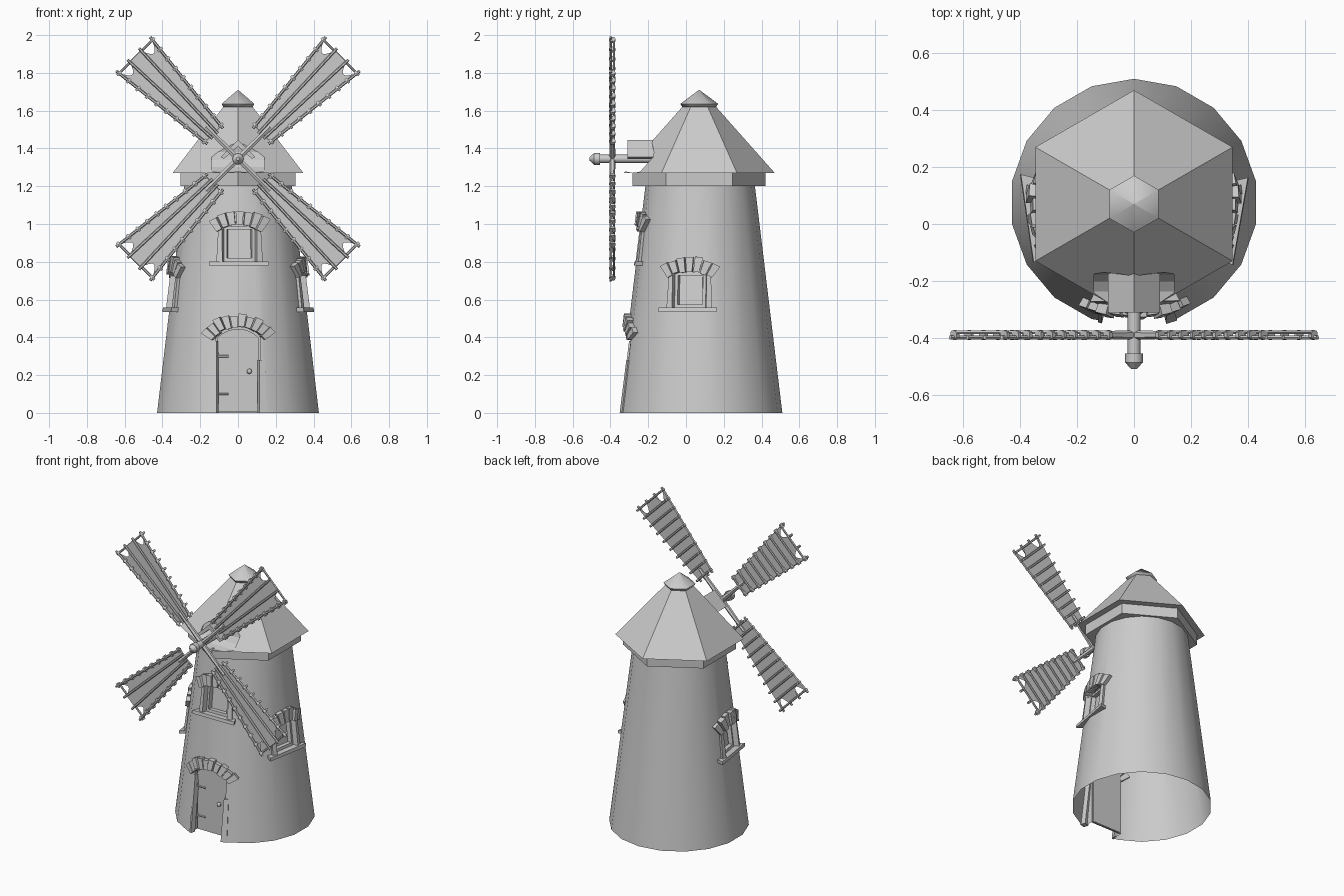
import bpy, bmesh, random
from math import sin, cos, asin, pi, radians, sqrt
from mathutils import Vector, Matrix

if "Cube" in bpy.data.objects:
    bpy.data.objects.remove(bpy.data.objects["Cube"])

random.seed(4)
CY, R0, R1, H = 0.075, 0.435, 0.29, 1.22     # tower centre, radii, height
HUB = Vector((0, -0.39, 1.345))


def finish(bm, name, smooth=None):
    bmesh.ops.recalc_face_normals(bm, faces=bm.faces)
    me = bpy.data.meshes.new(name)
    bm.to_mesh(me)
    bm.free()
    ob = bpy.data.objects.new(name, me)
    bpy.context.collection.objects.link(ob)
    if smooth:
        bpy.ops.object.select_all(action='DESELECT')
        ob.select_set(True)
        bpy.context.view_layer.objects.active = ob
        bpy.ops.object.shade_smooth_by_angle(angle=radians(smooth))
    return ob


def prism(bm, a, b):
    """Closed solid between two matching point loops."""
    a = [bm.verts.new(p) for p in a]
    b = [bm.verts.new(p) for p in b]
    bm.faces.new(a)
    bm.faces.new(b[::-1])
    for i in range(len(a)):
        j = (i + 1) % len(a)
        bm.faces.new((a[i], b[i], b[j], a[j]))


def loft(rings, n, cy):
    """Closed stack of n-sided rings (radius, z), one corner facing front."""
    bm = bmesh.new()
    loops = [[bm.verts.new((r * cos(pi / 2 + 2 * pi * i / n), cy + r * sin(pi / 2 + 2 * pi * i / n), z))
              for i in range(n)] for r, z in rings]
    for a, b in zip(loops, loops[1:]):
        for i in range(n):
            j = (i + 1) % n
            bm.faces.new((a[i], a[j], b[j], b[i]))
    bm.faces.new(loops[0])
    bm.faces.new(loops[-1])
    return bm


def rod(bm, p, q, r, r2=None, n=6):
    p, q = Vector(p), Vector(q)
    d = q - p
    m = Matrix.Translation((p + q) / 2) @ d.to_track_quat('Z', 'Y').to_matrix().to_4x4()
    bmesh.ops.create_cone(bm, cap_ends=True, segments=n, radius1=r,
                          radius2=r if r2 is None else r2, depth=d.length, matrix=m)


def cut(ob, cutter):
    mod = ob.modifiers.new("cut", 'BOOLEAN')
    mod.operation, mod.solver, mod.object = 'DIFFERENCE', 'EXACT', cutter
    dg = bpy.context.evaluated_depsgraph_get()
    me = bpy.data.meshes.new_from_object(ob.evaluated_get(dg))
    ob.modifiers.clear()
    ob.data = me
    bpy.data.objects.remove(cutter)


def wall(az, x, out, z):
    """Point on the tapered wall: x sideways, out from the surface."""
    r = R0 + (R1 - R0) * z / 1.2
    a = az + asin(x / r)
    return Vector(((r + out) * sin(a), CY - (r + out) * cos(a), z))


def wall_block(bm, az, pts, o0, o1):
    prism(bm, [wall(az, x, o0, z) for x, z in pts], [wall(az, x, o1, z) for x, z in pts])


def rect(x0, x1, z0, z1):
    return [(x0, z0), (x1, z0), (x1, z1), (x0, z1)]


def arch_stones(bm, az, cx, cz, r0, r1, half, n):
    for i in range(n):
        a0 = radians(-half + 2 * half * i / n + 0.8)
        a1 = radians(-half + 2 * half * (i + 1) / n - 0.8)
        q0, q1 = r0 + random.uniform(-.006, .004), r1 + random.uniform(-.012, .006)
        pts = [(cx + r * sin(a), cz + r * cos(a)) for r, a in ((q0, a0), (q0, a1), (q1, a1), (q1, a0))]
        wall_block(bm, az, pts, -.02, random.uniform(.02, .035))


# windows: name, azimuth, sideways shift, sill height
WINDOWS = [("front", 0, 0.008, 0.78), ("right", radians(80), 0.005, 0.535), ("left", radians(-80), -0.005, 0.535)]

# tower with door and window recesses
bm = loft([(R0, 0), (R0 + (R1 - R0) * H / 1.2, H)], 18, CY)
tower = finish(bm, "tower")
bm = bmesh.new()
door_pts = [(-.118, -.1), (.118, -.1)] + [(.17 * sin(radians(a)), .285 + .17 * cos(radians(a)))
                                          for a in range(44, -45, -11)]
prism(bm, [(x, -.5, z) for x, z in door_pts], [(x, -.265, z) for x, z in door_pts])
for _, az, x, z in WINDOWS:
    wall_block(bm, az, rect(x - .088, x + .088, z + .02, z + .225), .1, -.05)
cut(tower, finish(bm, "recess_cutter"))
bm = bmesh.new()
bm.from_mesh(tower.data)
bmesh.ops.delete(bm, geom=[f for f in bm.faces if abs(f.normal.z) > .9 and
                           (f.calc_center_median().z < .001 or f.calc_center_median().z > H - .001)],
                 context='FACES')
bpy.data.objects.remove(tower)
finish(bm, "tower", 30)

# door panel, hinges, knob, jambs
bm = bmesh.new()
panel = [(x * .93, max(z, .005) if z < .3 else z - .01) for x, z in door_pts]
prism(bm, [(x, -.262, z) for x, z in panel], [(x, -.28, z) for x, z in panel])
for z in (.1, .3):
    rod(bm, (-.112, -.285, z - .02), (-.112, -.285, z + .02), .007)
    rod(bm, (-.112, -.284, z), (-.05, -.284, z), .006)
bmesh.ops.create_uvsphere(bm, u_segments=10, v_segments=6, radius=.014,
                          matrix=Matrix.Translation((.06, -.292, .22)))
finish(bm, "door")
bm = bmesh.new()
wall_block(bm, 0, [(.112, 0), (.15, 0), (.14, .28), (.112, .28)], -.03, .006)
wall_block(bm, 0, [(-.125, 0), (-.112, 0), (-.112, .38), (-.125, .38)], -.03, .004)
finish(bm, "door_jambs")
bm = bmesh.new()
arch_stones(bm, 0, 0, .285, .17, .238, 54, 10)
finish(bm, "door_arch_stones")

# windows: sill, jambs, inner frame, arch stones
for name, az, x, z in WINDOWS:
    bm = bmesh.new()
    wall_block(bm, az, rect(x - .145, x + .135, z, z + .022), -.03, .042)
    for s in (-1, 1):
        wall_block(bm, az, [(x + s * .088, z + .022), (x + s * .118, z + .022),
                            (x + s * .108, z + .2), (x + s * .088, z + .2)], -.03, .014)
        wall_block(bm, az, rect(x + s * .08 - .009, x + s * .08 + .009, z + .022, z + .222), -.048, -.02)
    for zz in (z + .022, z + .192):
        wall_block(bm, az, rect(x - .072, x + .072, zz, zz + .018), -.048, -.02)
    arch_stones(bm, az, x, z + .01, .205, .28, 34, 7)
    finish(bm, name + "_window")

# roof with a scooped front corner, eave band and cap
roof = finish(loft([(.40, 1.27), (.085, 1.625)], 6, .07), "roof")
bm = bmesh.new()
rod(bm, (-.14, -.28, 1.38), (.14, -.28, 1.38), .11, n=16)
cut(roof, finish(bm, "roof_cutter"))
finish(loft([(.352, 1.2), (.352, 1.272)], 6, .07), "eave_band")
bm = loft([(.09, 1.62), (.1, 1.636), (.001, 1.71)], 6, .07)
finish(bm, "roof_cap", 65)

# small gabled hood over the shaft
bm = bmesh.new()
hood = [(-.092, 1.355), (-.075, 1.345), (0, 1.41), (.075, 1.345), (.092, 1.355), (0, 1.445)]
prism(bm, [(x, -.31, z) for x, z in hood], [(x, -.1, z) for x, z in hood])
finish(bm, "shaft_hood")

# shaft and hub nose
bm = bmesh.new()
rod(bm, (0, -.1, HUB.z), (0, -.46, HUB.z), .023, n=8)
rod(bm, (0, -.455, HUB.z), (0, -.487, HUB.z), .032, n=8)
rod(bm, (0, -.487, HUB.z), (0, -.51, HUB.z), .03, .01, n=8)
finish(bm, "shaft", 50)


# sails: a runs outward from the hub, w is half the width there
def half_width(a):
    return .06 + (a - .185) * .112


for k in range(4):
    turn = Matrix.Translation(HUB) @ Matrix.Rotation(radians(45 + 90 * k), 4, 'Y')
    bm = bmesh.new()
    rod(bm, (0, 0, 0), (0, 0, .24), .017, .012)
    for s in (-1, -.34, .34, 1):
        rod(bm, (s * half_width(.17), -.009, .17), (s * half_width(.785), -.009, .785), .008)
    for i in range(10):
        a = .19 + .575 * i / 9
        w = half_width(a)
        rod(bm, (-w - .014, .009, a), (w + .014, .009, a), .007)
        for s in (-1, 1):
            rod(bm, (s * w, 0, a - .007), (s * w, 0, a + .007), .018, n=6)
    bm.transform(turn)
    finish(bm, "sail_frame_%d" % (k + 1))

    bm = bmesh.new()
    rows = []
    for i in range(-12, 13):
        s = i / 12
        dip = .055 * sin(pi * (abs(s) - .34) / .66) if abs(s) > .34 else 0
        end = .765 - max(dip, 0)
        rows.append([bm.verts.new((s * half_width(a), 0, a)) for a in (.19, end)])
    for p, q in zip(rows, rows[1:]):
        bm.faces.new((p[0], q[0], q[1], p[1]))
    bm.transform(turn)
    finish(bm, "sail_cloth_%d" % (k + 1))
